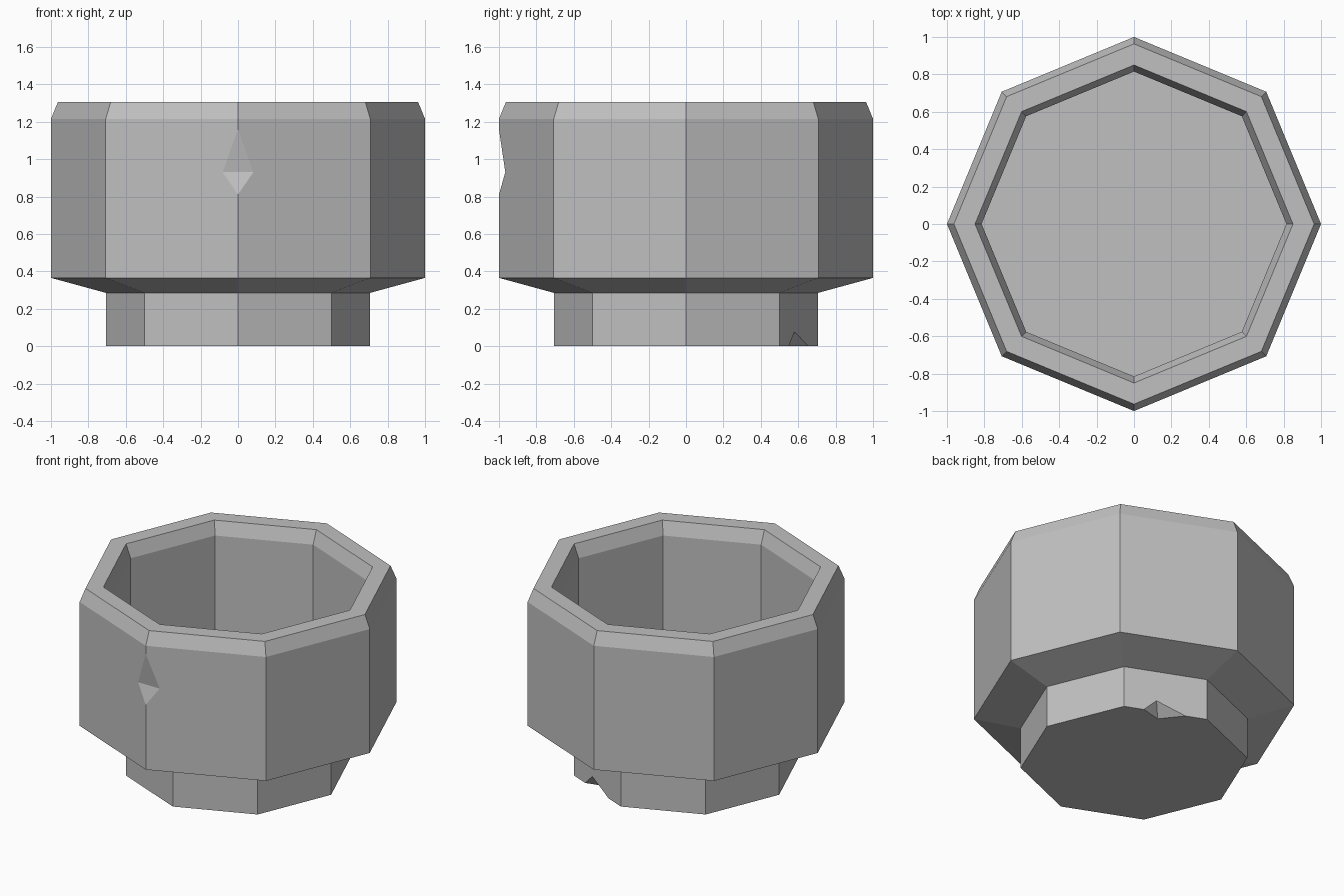
import bpy
import bmesh
from math import cos, sin, pi
from mathutils import Vector

default = bpy.data.objects.get("Cube")
if default:
    bpy.data.objects.remove(default, do_unlink=True)

SIDES = 8

stone = bpy.data.materials.new("grey stone")
stone.use_nodes = True
colour = (0.53, 0.53, 0.53, 1)
stone.diffuse_color = colour
stone.node_tree.nodes["Principled BSDF"].inputs["Base Color"].default_value = colour


def finish(name, bm):
    bmesh.ops.recalc_face_normals(bm, faces=bm.faces)
    mesh = bpy.data.meshes.new(name)
    bm.to_mesh(mesh)
    bm.free()
    mesh.materials.append(stone)
    obj = bpy.data.objects.new(name, mesh)
    bpy.context.collection.objects.link(obj)
    return obj


def lathe(name, profile):
    """Closed solid from stacked octagonal rings, capped at both ends."""
    bm = bmesh.new()
    rings = [[bm.verts.new((r * cos(2 * pi * i / SIDES), r * sin(2 * pi * i / SIDES), z))
              for i in range(SIDES)] for r, z in profile]
    for low, high in zip(rings, rings[1:]):
        for i in range(SIDES):
            j = (i + 1) % SIDES
            bm.faces.new((low[i], low[j], high[j], high[i]))
    bm.faces.new(rings[0])
    bm.faces.new(rings[-1])
    return finish(name, bm)


def hull(name, points):
    bm = bmesh.new()
    for p in points:
        bm.verts.new(p)
    bmesh.ops.convex_hull(bm, input=bm.verts)
    return finish(name, bm)


def carve(obj, cutter):
    """Subtract the cutter, then remove it."""
    cutter.hide_render = True
    mod = obj.modifiers.new("carve", "BOOLEAN")
    mod.operation = "DIFFERENCE"
    mod.solver = "EXACT"
    mod.object = cutter
    bpy.context.view_layer.objects.active = obj
    bpy.ops.object.modifier_apply(modifier=mod.name)
    bpy.data.objects.remove(cutter, do_unlink=True)


# Pot: foot, sloped shoulder, wall, chamfered rim, inner wall and floor
pot = lathe("pot", [
    (0.707, 0), (0.707, 0.285), (1, 0.365), (1, 1.215), (0.963, 1.305),
    (0.85, 1.305), (0.815, 1.215), (0.815, 0.38)])

# Chip on the front corner of the wall: a wedge running across x
wedge = [(-0.966, 0.93), (-1.02, 1.295), (-1.02, 0.74)]
carve(pot, hull("wall_chip", [(x, y, z) for x in (-0.3, 0.3) for y, z in wedge]))

# Chip on the back lower edge of the foot: a tetrahedron stretched past the surface
inner = Vector((0.24, 0.515, 0))
corners = [Vector(p) for p in ((0.38, 0.549, 0), (0.13, 0.653, 0), (0.305, 0.581, 0.077))]
points = [inner + 1.5 * (c - inner) for c in corners]
points.append(inner - 0.5 * (corners[2] - inner))
carve(pot, hull("foot_chip", points))
